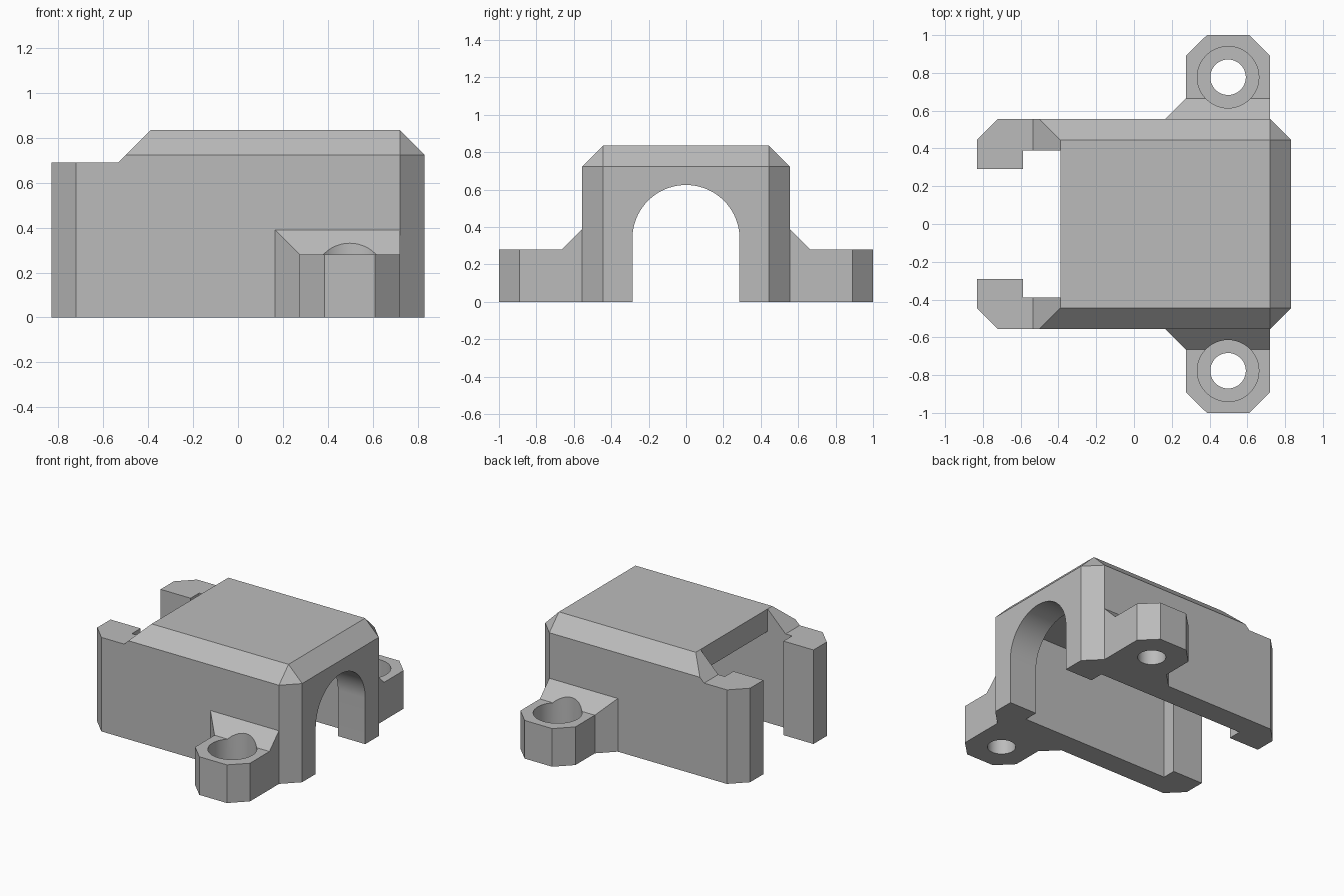
import bpy
import bmesh
from math import pi, cos, sin

cube = bpy.data.objects.get("Cube")
if cube:
    bpy.data.objects.remove(cube, do_unlink=True)

# Single plain grey
GREY = (0.5, 0.5, 0.5, 1.0)
grey = bpy.data.materials.new("plain grey")
grey.use_nodes = True
grey.diffuse_color = GREY
grey.node_tree.nodes["Principled BSDF"].inputs["Base Color"].default_value = GREY


def finish(name, bm):
    bmesh.ops.recalc_face_normals(bm, faces=bm.faces)
    mesh = bpy.data.meshes.new(name)
    bm.to_mesh(mesh)
    bm.free()
    mesh.materials.append(grey)
    obj = bpy.data.objects.new(name, mesh)
    bpy.context.collection.objects.link(obj)
    return obj


def prism(name, profile, axis, start, end):
    """Extrude a 2D profile along an axis between two positions."""
    place = {"x": lambda u, v: (start, u, v),
             "y": lambda u, v: (u, start, v),
             "z": lambda u, v: (u, v, start)}[axis]
    bm = bmesh.new()
    face = bm.faces.new([bm.verts.new(place(u, v)) for u, v in profile])
    moved = bmesh.ops.extrude_face_region(bm, geom=[face])["geom"]
    step = [end - start if a == axis else 0 for a in "xyz"]
    bmesh.ops.translate(bm, vec=step,
                        verts=[g for g in moved if isinstance(g, bmesh.types.BMVert)])
    return finish(name, bm)


def rect(u0, u1, v0, v1):
    return [(u0, v0), (u1, v0), (u1, v1), (u0, v1)]


def arc(cu, cv, r, sweep, count):
    return [(cu + r * cos(sweep * i / count), cv + r * sin(sweep * i / count))
            for i in range(count + (sweep < 2 * pi))]


def combine(target, tool, operation):
    """Apply a boolean and remove the tool."""
    mod = target.modifiers.new(operation, "BOOLEAN")
    mod.operation, mod.object, mod.solver = operation, tool, "EXACT"
    graph = bpy.context.evaluated_depsgraph_get()
    mesh = bpy.data.meshes.new_from_object(target.evaluated_get(graph))
    target.modifiers.clear()
    target.data = mesh
    bpy.data.objects.remove(tool, do_unlink=True)


LENGTH, WIDTH, HEIGHT, CHAMFER = 0.832, 0.555, 0.835, 0.111

# Chamfered outer block
bm = bmesh.new()
bmesh.ops.create_cube(bm, size=2)
for v in bm.verts:
    v.co = (v.co.x * LENGTH, v.co.y * WIDTH, HEIGHT * (v.co.z > 0))
edges = [e for e in bm.edges if max(v.co.z for v in e.verts) > 0]
bmesh.ops.bevel(bm, geom=edges, offset=CHAMFER, segments=1, affect="EDGES")
housing = finish("housing", bm)

# Lowered end with sloped roof edge
combine(housing, prism("step_cut", [(-1, 0.69), (-0.535, 0.69), (-0.29, 0.935), (-1, 0.935)],
                       "y", -1, 1), "DIFFERENCE")
# Hollow interior, open below and above the lowered end
combine(housing, prism("cavity_cut", [(-0.588, -0.1), (0.61, -0.1), (0.61, 0.67),
                                      (-0.39, 0.67), (-0.39, 1), (-0.588, 1)],
                       "y", -0.39, 0.39), "DIFFERENCE")
# Slot between the end posts
combine(housing, prism("slot_cut", rect(-0.29, 0.29, -0.1, 1), "x", -1, -0.5), "DIFFERENCE")
# Arched doorway
arch = [(-0.287, -0.1), (0.287, -0.1)] + arc(0, 0.338, 0.287, pi, 40)
combine(housing, prism("arch_cut", arch, "x", 0.5, 1), "DIFFERENCE")

# Mounting lugs with counterbored screw holes
plan = [(0.165, 0.45), (0.165, 0.555), (0.275, 0.665), (0.275, 0.89),
        (0.386, 1), (0.61, 1), (0.721, 0.89), (0.721, 0.45)]
side = [(0.4, 0), (0.4, 0.39), (0.555, 0.39), (0.665, 0.28), (1.1, 0.28), (1.1, 0)]
for s in (-1, 1):
    lug = prism("lug", [(x, s * y) for x, y in plan], "z", 0, 0.5)
    combine(lug, prism("lug_profile", [(s * y, z) for y, z in side], "x", 0, 1), "INTERSECT")
    for radius, bottom in ((0.163, 0.111), (0.094, -0.1)):
        bore = prism("bore_cut", arc(0.498, s * 0.777, radius, 2 * pi, 48), "z", bottom, 0.6)
        combine(lug, bore, "DIFFERENCE")
    combine(housing, lug, "UNION")

# Smooth arch and bores, crisp elsewhere
bpy.ops.object.select_all(action="DESELECT")
housing.select_set(True)
bpy.context.view_layer.objects.active = housing
bpy.ops.object.shade_smooth_by_angle(angle=pi / 6)
